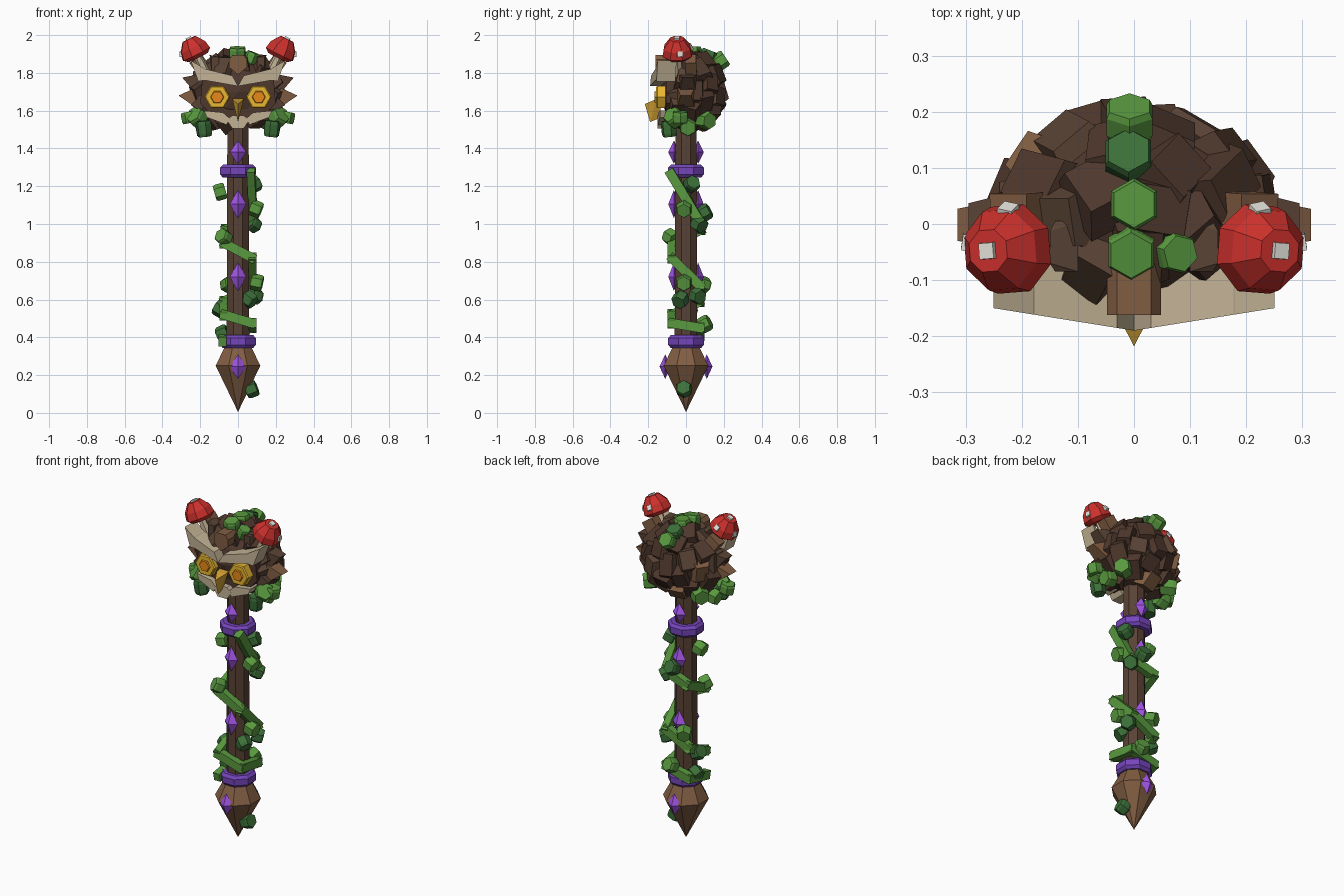
import bpy, bmesh, math, random
from mathutils import Vector, Matrix, Euler

if "Cube" in bpy.data.objects:
    bpy.data.objects.remove(bpy.data.objects["Cube"])

random.seed(4)


def material(name, r, g, b):
    m = bpy.data.materials.new(name)
    m.diffuse_color = (r, g, b, 1)
    m.use_nodes = True
    m.node_tree.nodes["Principled BSDF"].inputs["Base Color"].default_value = m.diffuse_color
    return m


BARK = material("bark", 0.10, 0.055, 0.035)
DARK = material("dark_bark", 0.075, 0.038, 0.025)
LIGHT = material("light_bark", 0.22, 0.11, 0.055)
GREEN = material("moss", 0.10, 0.32, 0.05)
DEEP = material("deep_moss", 0.045, 0.16, 0.04)
CREAM = material("bone", 0.55, 0.45, 0.30)
GOLD = material("gold", 0.80, 0.47, 0.03)
AMBER = material("amber", 0.80, 0.25, 0.01)
BEAK = material("horn", 0.60, 0.33, 0.03)
RED = material("red_cap", 0.60, 0.03, 0.025)
WHITE = material("spots", 0.8, 0.78, 0.72)
PURPLE = material("purple_band", 0.18, 0.06, 0.5)
GEM = material("gem", 0.36, 0.09, 0.8)


def hull(name, pts, mat, mtx=Matrix()):
    """Convex solid around a few points."""
    bm = bmesh.new()
    for p in pts:
        bm.verts.new(mtx @ Vector(p))
    res = bmesh.ops.convex_hull(bm, input=bm.verts)
    junk = {v for v in res["geom_interior"] if isinstance(v, bmesh.types.BMVert)}
    bmesh.ops.delete(bm, geom=list(junk), context='VERTS')
    bmesh.ops.dissolve_limit(bm, angle_limit=0.02, verts=bm.verts, edges=bm.edges)
    bmesh.ops.recalc_face_normals(bm, faces=bm.faces)
    me = bpy.data.meshes.new(name)
    bm.to_mesh(me)
    bm.free()
    me.materials.append(mat)
    ob = bpy.data.objects.new(name, me)
    bpy.context.collection.objects.link(ob)
    return ob


def turned(name, profile, n, mat, mtx=Matrix(), phase=0.5):
    """Faceted solid of revolution (convex) from (radius, height) pairs."""
    pts = []
    for r, z in profile:
        if r == 0:
            pts.append((0, 0, z))
        else:
            pts += [(r * math.cos(2 * math.pi * (k + phase) / n),
                     r * math.sin(2 * math.pi * (k + phase) / n), z) for k in range(n)]
    return hull(name, pts, mat, mtx)


def place(loc, axis=(0, 0, 1)):
    return Matrix.Translation(loc) @ Vector(axis).to_track_quat('Z', 'Y').to_matrix().to_4x4()


def clump(name, loc, axis, r, h, mat):
    turned(name, [(r * .88, -h), (r, -h * .6), (r, h * .6), (r * .88, h)], 6, mat, place(loc, axis))


def bar(name, a, b, w, t, mat, out):
    """Box beam from a to b, t thick along the 'out' direction."""
    a, b, out = Vector(a), Vector(b), Vector(out)
    d = (b - a).normalized()
    s = d.cross(out).normalized() * w / 2
    o = s.cross(d).normalized() * t / 2
    e = d * t * .4
    hull(name, [p + i * s + j * o for p in (a - e, b + e) for i in (-1, 1) for j in (-1, 1)], mat)


def slab(name, outline, y0, y1, mat, slope=0.0):
    """Front-facing plate from an (x, z) outline; slope sweeps its sides back."""
    hull(name, [(x, y + slope * abs(x), z) for x, z in outline for y in (y0, y1)], mat)


# shaft, pointed foot and bands
turned("shaft", [(.065, .33), (.061, 1.55)], 8, BARK)
turned("foot_spike", [(0, 0.005), (.128, .25), (.07, .36)], 8, LIGHT)
for z in (.378, 1.28):
    turned("purple_band", [(.087, z - .034), (.102, z - .018), (.102, z + .018), (.087, z + .034)], 8, PURPLE)

# diamond gems, front and back
for z, h, w, y in ((1.38, .062, .044, .064), (1.105, .075, .044, .064),
                   (.72, .075, .044, .064), (.245, .065, .045, .11)):
    for s in (-1, 1):
        hull("gem", [(w, s * y, z), (-w, s * y, z), (0, s * y, z + h), (0, s * y, z - h),
                     (0, s * (y + .03), z), (0, s * (y - .03), z)], GEM)

# vine wound round the shaft, with leaf clumps
corners = [(-50, 1.27), (40, 1.02), (130, .97), (225, .90), (315, .82), (405, .67), (495, .59),
           (585, .52), (675, .475), (765, .45), (855, .41), (940, .38)]
path = [Vector((.107 * math.cos(math.radians(a)), .107 * math.sin(math.radians(a)), z)) for a, z in corners]
for a, b in zip(path, path[1:]):
    mid = (a + b) / 2
    bar("vine", a, b, .05, .042, GREEN, (mid.x, mid.y, 0))
for x, y, z in ((-.095, .0, 1.17), (.085, .03, 1.21), (.095, -.01, 1.08), (.08, .07, 1.0), (-.075, -.08, .93),
                (.09, .06, .62), (.1, -.01, .69), (-.095, .02, .55), (-.05, .09, .68), (.02, .1, 1.06),
                (.03, .1, .47), (-.08, .02, .42), (.072, -.01, .125), (.06, -.03, .60)):
    ax = Vector((x, y, random.uniform(-.06, .08)))
    clump("vine_leaf", (x, y, z), ax, .044, .03, random.choice((GREEN, DEEP)))

# head core
C = Vector((0, .025, 1.7))
R = Vector((.225, .165, .195))
bm = bmesh.new()
bmesh.ops.create_icosphere(bm, subdivisions=2, radius=1)
core = [C + Vector((v.co.x * R.x, v.co.y * R.y, v.co.z * R.z)) for v in bm.verts]
bm.free()
hull("head_core", core, DARK)

# chunky bark feathers laid over sides and back
N = 44
for i in range(N):
    zz = 1 - 2 * (i + .5) / N
    a = i * 2.39996
    q = math.sqrt(1 - zz * zz)
    d = Vector((q * math.cos(a), q * math.sin(a), zz))
    if (d.y < -.45 and d.z < .6) or d.z < -.93:
        continue
    p = C + Vector((d.x * R.x, d.y * R.y, d.z * R.z))
    nrm = Vector((d.x / R.x, d.y / R.y, d.z / R.z)).normalized()
    tilt = Euler([random.uniform(-.25, .25) for _ in range(3)]).to_matrix().to_4x4()
    w, h = random.uniform(.05, .065), random.uniform(.06, .085)
    hull("bark_feather", [(sx * w * k, sy * h * k, t) for sx in (-1, 1) for sy in (-1, 1)
                          for t, k in ((-.04, 1), (.02, .72))],
         LIGHT if d.y > 0 and i % 9 == 4 else random.choice((BARK, DARK, DARK)),
         place(p, nrm) @ tilt)

# face: crest, chin, beak
slab("forehead_crest", [(-.048, 1.87), (-.03, 1.895), (.03, 1.895), (.048, 1.87), (.048, 1.83),
                        (0, 1.79), (-.048, 1.83)], -.162, -.07, LIGHT)
slab("face_plate", [(-.19, 1.76), (.19, 1.76), (.2, 1.64), (.1, 1.53), (-.1, 1.53), (-.2, 1.64)],
     -.125, 0, DARK, .1)
slab("chin", [(-.06, 1.55), (-.03, 1.575), (.03, 1.575), (.06, 1.55), (.03, 1.505), (-.03, 1.505)],
     -.15, -.06, CREAM)
hull("beak", [(-.03, -.13, 1.665), (.03, -.13, 1.665), (0, -.218, 1.635), (-.03, -.16, 1.66),
              (.03, -.16, 1.66), (0, -.19, 1.54), (0, -.14, 1.56)], BEAK)

for s in (-1, 1):
    # brow and cheek bones
    slab("brow_outer", [(s * .25, 1.865), (s * .18, 1.825), (s * .13, 1.77), (s * .21, 1.755)],
         -.19, -.09, CREAM, .16)
    slab("brow_inner", [(s * .19, 1.825), (s * .03, 1.785), (0, 1.73), (s * .05, 1.745), (s * .2, 1.765)],
         -.19, -.09, CREAM, .16)
    slab("cheek", [(s * .18, 1.60), (s * .165, 1.565), (s * .06, 1.525), (s * .045, 1.56), (s * .08, 1.59)],
         -.155, -.07, CREAM, .1)
    # eyes
    for nm, r, y, m in (("eye_rim", .068, -.158, GOLD), ("eye_iris", .036, -.166, AMBER)):
        turned(nm, [(r, -.05), (r, -.006), (r * .9, 0)], 6, m,
               Matrix.Translation((s * .11, y, 1.672)) @ Matrix.Rotation(math.pi / 2, 4, 'X'), 0)
    # pointed side tufts
    for x, y, z, w, ux, uz, m in ((.21, .01, 1.74, .055, .085, .035, BARK), (.225, .0, 1.67, .055, .09, .01, LIGHT),
                                  (.19, -.04, 1.64, .05, .06, -.01, BARK),
                                  (.12, -.04, 1.84, .05, .03, .055, BARK)):
        hull("side_tuft", [(s * (x + i * .03 * (uz / .08)), y + j * .045, z + k * w)
                           for i in (-1, 1) for j in (-1, 1) for k in (-.9, .9)] +
             [(s * (x + ux), y + .03 * j, z + uz) for j in (-1, .9)], m)
    bar("ear_tuft", (s * .15, .03, 1.77), (s * .21, .025, 1.855), .08, .06, LIGHT, (0, 1, 0))
    # mushroom
    tilt = Vector((s * .5, -.04, 1)).normalized()
    cap = place((s * .225, -.045, 1.91), tilt)
    turned("mushroom_stem", [(.026, -.14), (.02, .02)], 6, CREAM, cap)
    turned("mushroom_cap", [(.06, -.032), (.084, -.012), (.076, .03), (.04, .078)], 8, RED, cap)
    turned("cap_spot", [(.022, .06), (.02, .087)], 4, WHITE, cap)
    for az, el in ((-75, .5), (15, .5)):
        t = math.radians(az if s > 0 else 180 - az)
        m = place((.07 * math.cos(t), .07 * math.sin(t), .022), (math.cos(t), math.sin(t), el))
        turned("cap_spot", [(.022, -.01), (.02, .01)], 4, WHITE, cap @ m)
    # moss under the cheeks
    for x, y, z, ax, r, h, m in ((.215, -.06, 1.565, (.6, -.6, .5), .055, .035, GREEN),
                                 (.255, -.03, 1.565, (.2, 0, 1), .045, .03, GREEN),
                                 (.18, -.09, 1.505, (.1, -.1, 1), .042, .042, DEEP),
                                 (.19, .01, 1.515, (1, 0, -.2), .048, .035, GREEN),
                                 (.16, .1, 1.55, (.8, .6, -.1), .05, .045, GREEN)):
        clump("cheek_moss", (s * x, y, z), (s * ax[0], ax[1], ax[2]), r, h, m)

# moss along the crown
for x, y, z, ax, m in ((-.005, -.05, 1.905, (0, -.2, 1), GREEN), (0, .035, 1.91, (0, 0, 1), GREEN),
                       (-.01, .12, 1.89, (0, .4, 1), DEEP), (-.008, .185, 1.865, (0, .9, .6), GREEN),
                       (.072, -.05, 1.88, (.4, -.1, 1), GREEN)):
    clump("crown_moss", (x, y, z), ax, .047 if x < .05 else .038, .03, m)
